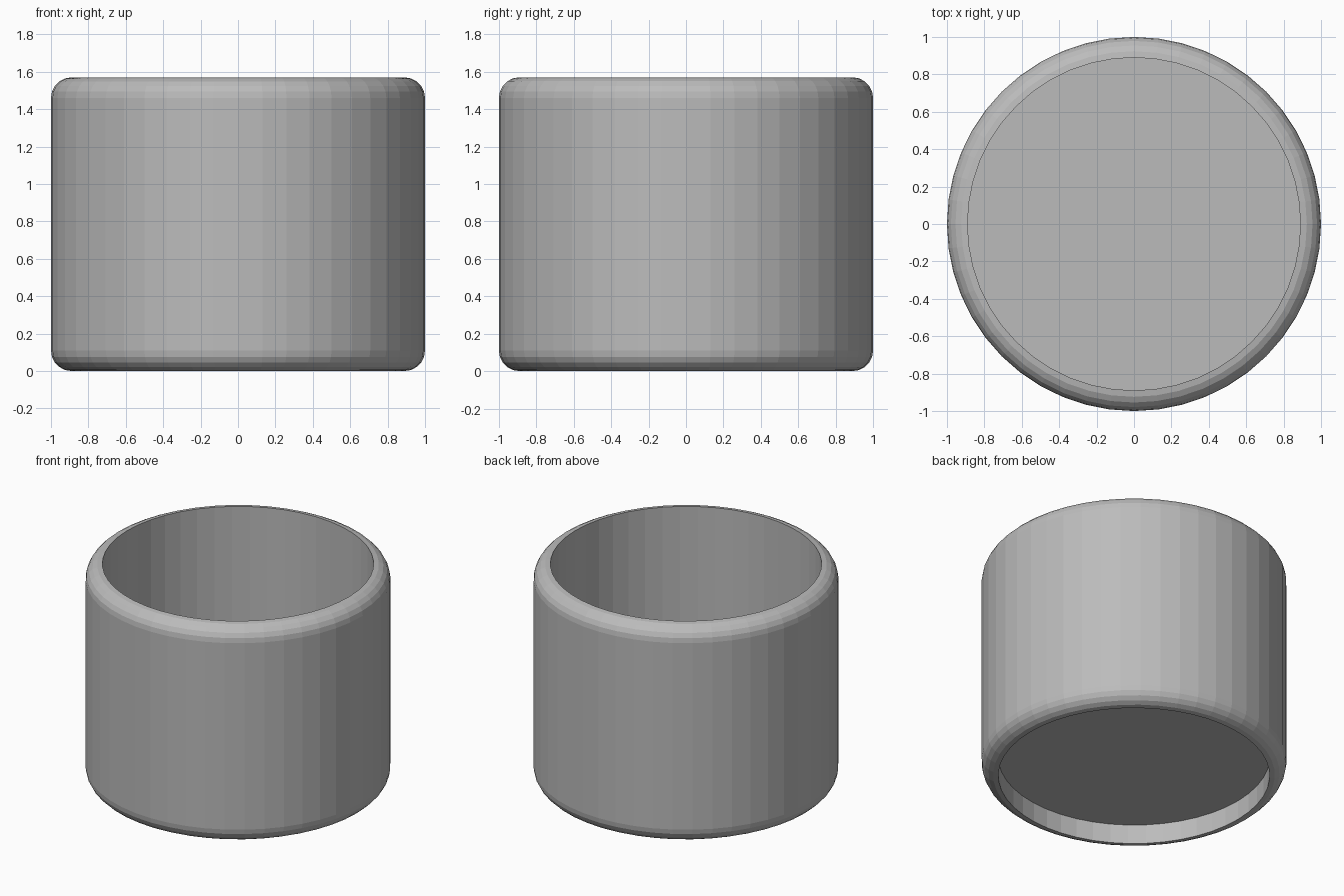
import bpy
import bmesh
import math

if "Cube" in bpy.data.objects:
    bpy.data.objects.remove(bpy.data.objects["Cube"])

SEGMENTS = 48
HEIGHT, OUTER, INNER = 1.57, 1.0, 0.89
ROUND = OUTER - INNER        # radius of the rounded rims
UNDER, FLOOR = 0.14, 0.25    # recess under the base, inside floor height
STEPS = 5                    # facets across each rounded rim

grey = bpy.data.materials.new("plain grey")
grey.diffuse_color = (0.5, 0.5, 0.5, 1)
grey.use_nodes = True
grey.node_tree.nodes["Principled BSDF"].inputs["Base Color"].default_value = grey.diffuse_color


def rim(centre_z, start):
    """Quarter-round profile points, starting at the given angle."""
    return [(INNER + ROUND * math.cos(a), centre_z + ROUND * math.sin(a))
            for a in (math.radians(start + 90 * i / STEPS) for i in range(STEPS + 1))]


# Profile from the recess under the base, up the outside, down to the floor
profile = [(INNER, UNDER)] + rim(ROUND, -90) + rim(HEIGHT - ROUND, 0) + [(INNER, FLOOR)]

# Spin the profile into rings and close both floors
bm = bmesh.new()
rings = []
for r, z in profile:
    rings.append([bm.verts.new((r * math.cos(2 * math.pi * k / SEGMENTS),
                                r * math.sin(2 * math.pi * k / SEGMENTS), z))
                  for k in range(SEGMENTS)])
for low, high in zip(rings, rings[1:]):
    for k in range(SEGMENTS):
        n = (k + 1) % SEGMENTS
        bm.faces.new((low[k], low[n], high[n], high[k]))
bm.faces.new(rings[0][::-1])
bm.faces.new(rings[-1])
bmesh.ops.recalc_face_normals(bm, faces=bm.faces)

mesh = bpy.data.meshes.new("round_pot")
bm.to_mesh(mesh)
bm.free()
mesh.materials.append(grey)
pot = bpy.data.objects.new("round_pot", mesh)
bpy.context.collection.objects.link(pot)
